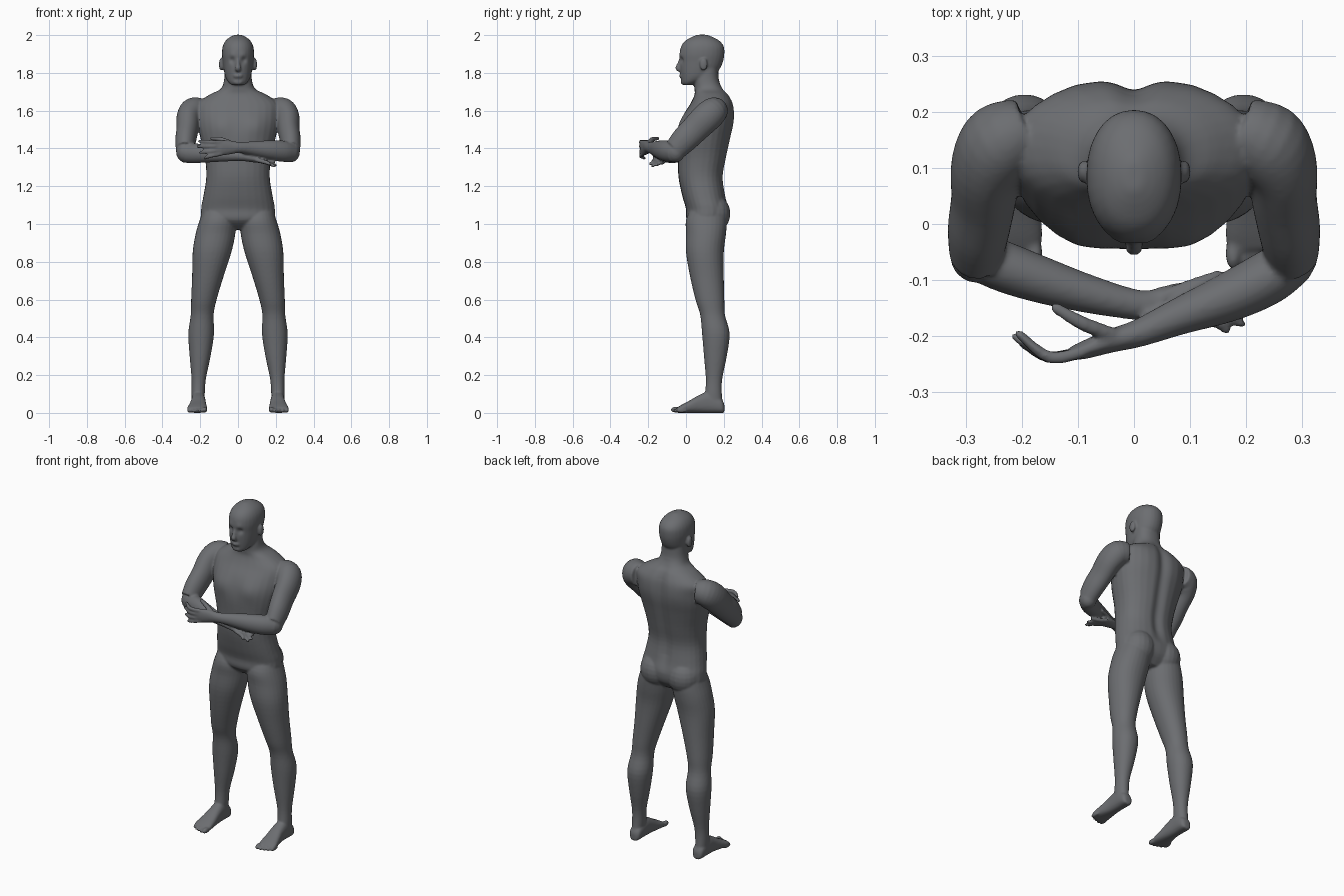
import bpy, bmesh, math
from mathutils import Vector, Matrix

bm = bmesh.new()
SEG = 28


def resample(rows, k=4):
    """Catmull-Rom interpolation of parameter rows."""
    out = []
    n = len(rows)
    for i in range(n - 1):
        p0, p1, p2, p3 = rows[max(i - 1, 0)], rows[i], rows[i + 1], rows[min(i + 2, n - 1)]
        for j in range(k):
            t = j / k
            out.append([0.5 * (2 * b + (c - a) * t + (2 * a - 5 * b + 4 * c - d) * t * t
                               + (3 * b - a - 3 * c + d) * t ** 3)
                        for a, b, c, d in zip(p0, p1, p2, p3)])
    out.append(list(rows[-1]))
    return out


def loft(rings, e=2.0):
    """Closed skin over (centre, u, v) superellipse rings."""
    loops = []
    for c, u, v in rings:
        loop = []
        for i in range(SEG):
            a = 2 * math.pi * i / SEG
            ca, sa = math.cos(a), math.sin(a)
            loop.append(bm.verts.new(c + u * math.copysign(abs(ca) ** (2 / e), ca)
                                     + v * math.copysign(abs(sa) ** (2 / e), sa)))
        loops.append(loop)
    faces = [bm.faces.new(loops[0]), bm.faces.new(loops[-1])]
    for a, b in zip(loops, loops[1:]):
        for i in range(SEG):
            j = (i + 1) % SEG
            faces.append(bm.faces.new((a[i], a[j], b[j], b[i])))
    bmesh.ops.recalc_face_normals(bm, faces=faces)


def stack(rows, e=2.0, s=1):
    """Horizontal slices: z, x0, x1, y front, y back."""
    loft([(Vector((s * (x0 + x1) / 2, (y0 + y1) / 2, z)),
           Vector(((x1 - x0) / 2, 0, 0)), Vector((0, (y1 - y0) / 2, 0)))
          for z, x0, x1, y0, y1 in resample(rows)], e)


def tube(rows, ref):
    """Limb along x, y, z with radii along ref and across it."""
    rows = resample(rows)
    pts = [Vector(r[:3]) for r in rows]
    rings = []
    for i, r in enumerate(rows):
        d = (pts[min(i + 1, len(pts) - 1)] - pts[max(i - 1, 0)]).normalized()
        u = Vector(ref)
        u = (u - d * u.dot(d)).normalized()
        rings.append((pts[i], u * r[3], d.cross(u) * r[4]))
    loft(rings)


def ball(c, size):
    m = Matrix.Translation(c) @ Matrix.Diagonal((*size, 1))
    bmesh.ops.create_uvsphere(bm, u_segments=20, v_segments=12, radius=1, matrix=m)


def finger(a, b, c, r=.011):
    tube([(*a, r, r), (*b, r, r), (*c, r * .75, r * .75)], (0, .1, 1))
    ball(c, (r * .75,) * 3)


# torso and neck
torso = [(.97, .07, .06, .17), (1.02, .185, .005, .215), (1.08, .195, 0, .225), (1.15, .183, -.02, .21),
         (1.25, .168, -.04, .198), (1.35, .175, -.042, .215), (1.45, .198, -.045, .236),
         (1.52, .213, -.035, .25), (1.58, .217, -.012, .253), (1.64, .212, .025, .247),
         (1.685, .15, .045, .225), (1.715, .092, .045, .198), (1.76, .074, .042, .175), (1.83, .07, .05, .17)]
stack([(z, -w, w, a, b) for z, w, a, b in torso], 2.3)

# head
head = [(1.735, .03, -.014, .03), (1.75, .05, -.022, .07), (1.78, .067, -.028, .14), (1.82, .076, -.032, .178),
        (1.86, .081, -.033, .196), (1.90, .085, -.034, .203), (1.94, .081, -.026, .2),
        (1.97, .066, -.004, .177), (1.99, .042, .03, .14), (2.002, .015, .06, .11)]
stack([(z, -w, w, a, b) for z, w, a, b in head], 2.15)
tube([(0, -.024, 1.872, .009, .012), (0, -.036, 1.845, .011, .012), (0, -.043, 1.824, .016, .013),
      (0, -.03, 1.812, .012, .01)], (1, 0, 0))
ball((0, -.026, 1.785), (.025, .011, .013))
ball((0, -.014, 1.752), (.028, .014, .016))

leg = [(1.12, .05, .17, .05, .19), (1.03, .012, .2, .002, .215), (.95, .014, .224, 0, .212),
       (.85, .035, .24, 0, .2), (.72, .077, .243, .022, .2), (.6, .113, .248, .05, .203),
       (.52, .129, .25, .075, .206), (.42, .127, .263, .085, .231), (.3, .145, .256, .095, .216),
       (.18, .17, .246, .105, .192), (.1, .176, .246, .1, .19), (.03, .182, .244, .09, .198)]
foot = [(.203, .21, .018, .045), (.185, .21, .034, .075), (.12, .21, .037, .11), (.07, .21, .04, .095),
        (.02, .213, .047, .066), (-.02, .216, .053, .045), (-.045, .216, .05, .03)]
upper_arm = [(.19, .165, 1.6, .06, .065), (.235, .145, 1.595, .072, .076), (.262, .105, 1.56, .064, .079),
             (.268, .045, 1.5, .058, .074), (.277, -.01, 1.445, .055, .07), (.281, -.055, 1.395, .048, .06)]

for s in (-1, 1):
    # legs, buttocks and ears
    stack(leg, 2.1, s)
    ball((s * .09, .145, 1.055), (.095, .09, .1))
    ball((s * .09, .093, 1.845), (.011, .021, .033))
    # feet and toes
    loft([(Vector((s * x, y, h / 2)), Vector((w, 0, 0)), Vector((0, 0, h / 2)))
          for y, x, w, h in resample(foot)], 2.5)
    for i in range(5):
        r = .016 if i == 0 else .011
        ball((s * (.177 + .0205 * i), -.052 + .003 * i * i * .6, r + .001), (r * .9, .03, r))
    # upper arms and shoulders
    tube([(s * p[0], *p[1:]) for p in upper_arm], (1, 0, 0))
    ball((s * .281, -.055, 1.382), (.047, .05, .055))

# forearm and hand lying on top
tube([(.29, -.06, 1.378, .05, .042), (.24, -.095, 1.385, .056, .048), (.17, -.13, 1.392, .051, .044),
      (.08, -.165, 1.4, .038, .033), (.01, -.194, 1.405, .029, .025), (-.04, -.208, 1.405, .036, .021),
      (-.09, -.225, 1.402, .041, .016), (-.11, -.23, 1.4, .036, .012)], (0, 0, 1))
for z, tip in ((1.432, (-.205, -.196, 1.438)), (1.412, (-.212, -.2, 1.41)),
               (1.391, (-.2, -.212, 1.378)), (1.371, (-.175, -.22, 1.348))):
    finger((-.09, -.227, z), (-.15, -.238, (z + tip[2]) / 2), tip)
finger((-.03, -.2, 1.425), (-.09, -.178, 1.448), (-.14, -.149, 1.453), .013)

# forearm and hand tucked underneath
tube([(-.29, -.05, 1.375, .05, .042), (-.24, -.073, 1.375, .053, .045), (-.17, -.098, 1.372, .047, .042),
      (-.08, -.125, 1.367, .037, .034), (.01, -.145, 1.36, .026, .027), (.06, -.143, 1.35, .021, .034),
      (.1, -.138, 1.34, .016, .037), (.12, -.137, 1.335, .012, .032)], (0, 0, 1))
for y, tip in ((-.168, (.165, -.19, 1.318)), (-.15, (.192, -.178, 1.306)),
               (-.132, (.198, -.155, 1.312)), (-.114, (.19, -.13, 1.325))):
    finger((.1, y, 1.338), (.15, y - .008, 1.326), tip)
finger((.04, -.135, 1.36), (.1, -.112, 1.368), (.15, -.092, 1.372), .013)

# fuse everything into one smooth skin
mesh = bpy.data.meshes.new("human_body")
bm.to_mesh(mesh)
bm.free()
body = bpy.data.objects.new("human_body", mesh)
bpy.context.collection.objects.link(body)
bpy.context.view_layer.objects.active = body
body.select_set(True)
rem = body.modifiers.new("fuse", 'REMESH')
rem.mode = 'VOXEL'
rem.voxel_size = .006
smo = body.modifiers.new("soften", 'SMOOTH')
smo.factor = .5
smo.iterations = 4
for name in ("fuse", "soften"):
    bpy.ops.object.modifier_apply(modifier=name)

# soft dents and bulges: |x|, y, z, radius, push along y
dents = [(.033, -.03, 1.868, .017, .012), (0, -.035, 1.797, .009, .004), (.03, -.03, 1.893, .02, -.004),
         (.095, -.02, 1.52, .06, -.012), (.1, .25, 1.58, .07, .006)]
for v in body.data.vertices:
    p = v.co.copy()
    push = 0
    for x, y, z, r, d in dents:
        q = (abs(p.x) - x) ** 2 + (p.y - y) ** 2 + (p.z - z) ** 2
        push += d * math.exp(-q / (r * r))
    if p.y > .1 and 1.08 < p.z < 1.75:  # spine groove
        push -= .014 * math.exp(-(p.x / .03) ** 2) * min(1, (p.z - 1.08) / .1, (1.75 - p.z) / .1)
    v.co.y += push

# one plain grey
grey = bpy.data.materials.new("dark grey")
grey.diffuse_color = (.15, .155, .165, 1)
body.data.materials.clear()
body.data.materials.append(grey)
bpy.ops.object.shade_smooth()
